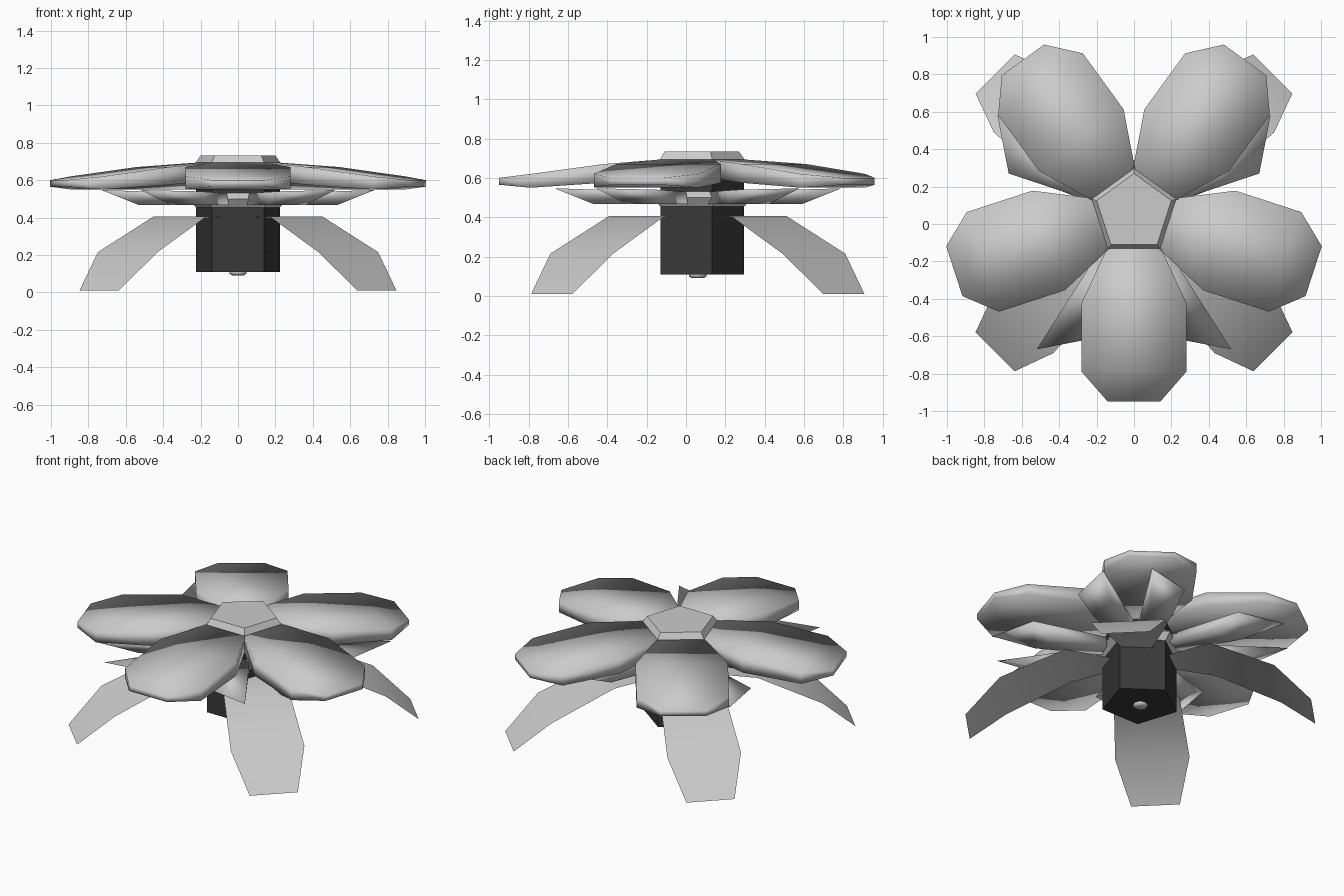
import bpy
from math import sin, cos, pi, radians

if "Cube" in bpy.data.objects:
    bpy.data.objects.remove(bpy.data.objects["Cube"])

CY = 0.06  # flower axis sits slightly behind the origin


def make(name, verts, faces, mat=None, smooth=True):
    me = bpy.data.meshes.new(name)
    me.from_pydata(verts, [], faces)
    me.update()
    ob = bpy.data.objects.new(name, me)
    bpy.context.collection.objects.link(ob)
    ob.location = (0, CY, 0)
    if mat:
        me.materials.append(mat)
    if smooth:
        me.shade_smooth()
    return ob


def lathe(name, rings, n=5, mat=None, smooth=False):
    """Stacked n-sided rings given as (radius, z), capped at both ends."""
    v = [(r * cos(pi / 2 + 2 * pi * k / n), r * sin(pi / 2 + 2 * pi * k / n), z)
         for r, z in rings for k in range(n)]
    f = [(i * n + k, i * n + (k + 1) % n, (i + 1) * n + (k + 1) % n, (i + 1) * n + k)
         for i in range(len(rings) - 1) for k in range(n)]
    f += [tuple(range(n))[::-1], tuple(range((len(rings) - 1) * n, len(rings) * n))]
    return make(name, v, f, mat, smooth)


def slab(name, sections, smooth=True):
    """Sections of four points (left bottom, right bottom, right top, left top)."""
    v = [p for s in sections for p in s]
    f = [(4 * i + k, 4 * i + 4 + k, 4 * i + 4 + (k + 1) % 4, 4 * i + (k + 1) % 4)
         for i in range(len(sections) - 1) for k in range(4)]
    e = len(v)
    f += [(0, 1, 2, 3), (e - 1, e - 2, e - 3, e - 4)]
    ob = make(name, v, f, None, smooth)
    return ob


# dark stem, its small plug, collar and centre cap
dark = bpy.data.materials.new("dark_stem")
dark.diffuse_color = (0.04, 0.04, 0.04, 1)
dark.use_nodes = True
dark.node_tree.nodes["Principled BSDF"].inputs["Base Color"].default_value = dark.diffuse_color
lathe("stem", [(0.235, 0.11), (0.235, 0.68)], mat=dark)
lathe("stem_plug", [(0.03, 0.09), (0.045, 0.10), (0.045, 0.115)], n=8, smooth=True)
lathe("collar", [(0.237, 0.455), (0.28, 0.50), (0.237, 0.53)])
lathe("centre_cap", [(0.237, 0.66), (0.237, 0.695), (0.21, 0.733)])

# five thick upper petals: radius, half width, bottom z, top z
PETAL = [(0.17, 0.135, 0.60, 0.695), (0.48, 0.28, 0.575, 0.67),
         (0.85, 0.28, 0.55, 0.62), (1.01, 0.14, 0.565, 0.60)]
for i in range(5):
    secs = [[(r, -w, lo), (r, w, lo), (r, w, hi), (r, -w, hi)] for r, w, lo, hi in PETAL]
    slab(f"petal_{i + 1}", secs).rotation_euler.z = radians(-90 + 72 * i)

# eight wedge sepals, mirrored pairs around four quarters
for i in range(4):
    for side in (1, -1):
        base = [(0.22, 0.05, 0.467), (0.17, 0.16, 0.467), (0.18, 0.17, 0.53), (0.22, 0.06, 0.53)]
        tip = [(0.50, 0.16, 0.467), (0.53, 0.36, 0.467), (0.73, 0.52, 0.547), (0.67, 0.21, 0.54)]
        secs = [[(x, side * y, z) for x, y, z in s] for s in (base, tip)]
        ob = slab(f"sepal_{i + 1}_{'a' if side > 0 else 'b'}", secs)
        if side < 0:
            ob.data.flip_normals()
        ob.rotation_euler.z = radians(90 * i)

# four drooping paper-thin leaves: radius, half width, z
LEAF = [(0.12, 0.06, 0.40), (0.44, 0.20, 0.405), (0.834, 0.226, 0.215), (1.05, 0.148, 0.01)]
for i in range(4):
    v = [(r, s * w, z) for r, w, z in LEAF for s in (-1, 1)]
    f = [(2 * k, 2 * k + 2, 2 * k + 3, 2 * k + 1) for k in range(3)]
    make(f"leaf_{i + 1}", v, f).rotation_euler.z = radians(45 + 90 * i)
